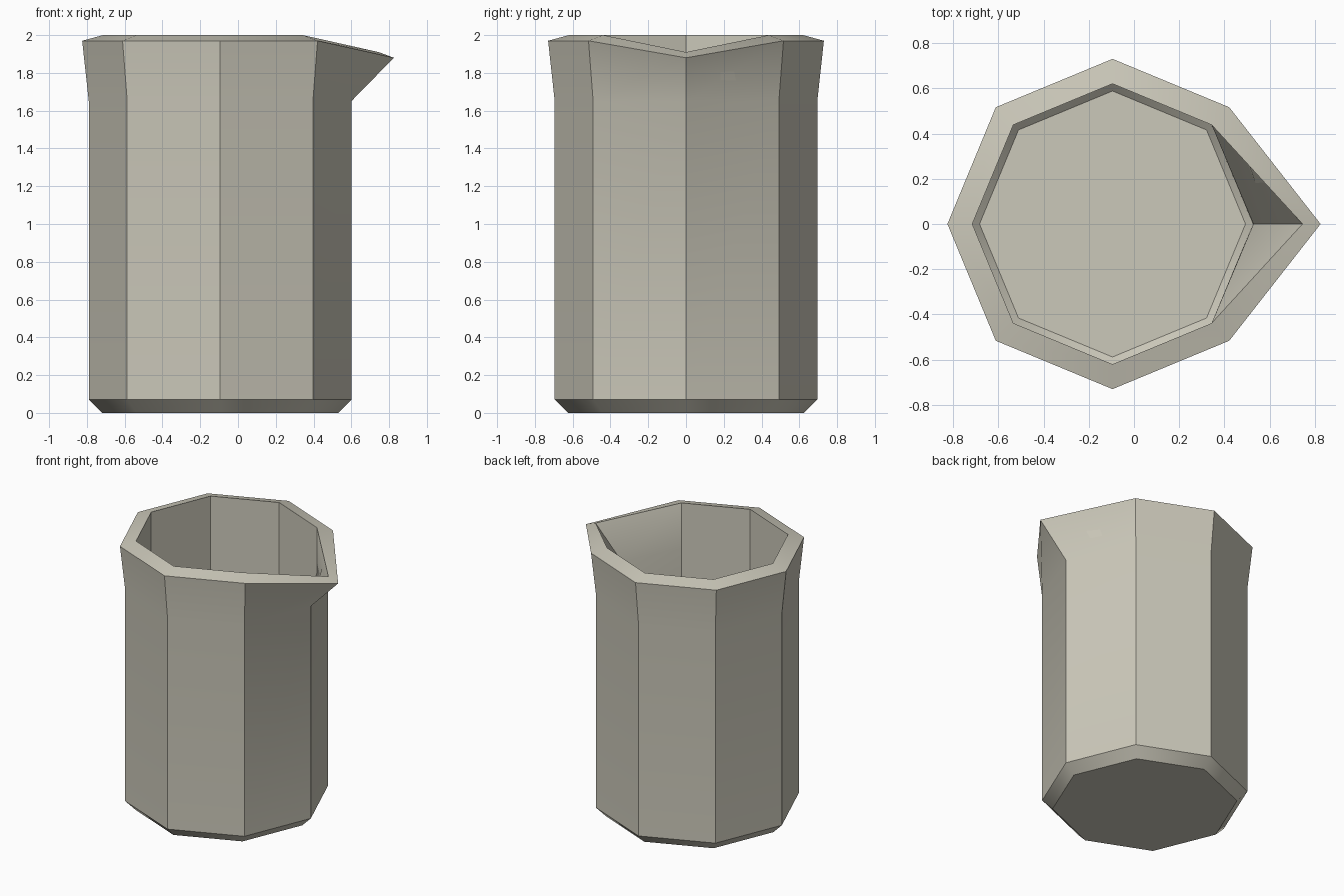
import bpy, bmesh, math

if "Cube" in bpy.data.objects:
    bpy.data.objects.remove(bpy.data.objects["Cube"])

CX = -0.095   # axis of the body; the spout shifts the overall centre
SIDES = 8

# Glazed clay colour
clay = bpy.data.materials.new("warm_grey_clay")
clay.diffuse_color = (0.60, 0.58, 0.49, 1)
clay.use_nodes = True
clay.node_tree.nodes["Principled BSDF"].inputs["Base Color"].default_value = clay.diffuse_color

# Rings from outer base, up over the rim, down to the inner floor:
# (radius, z, spout x, spout z); None keeps the ring regular
rings = [
    (0.625, 0.00, None, None),
    (0.695, 0.07, None, None),
    (0.695, 1.65, None, None),
    (0.730, 1.97, 0.825, 1.88),
    (0.620, 2.00, 0.745, 1.91),
    (0.620, 1.66, 0.528, 1.68),
    (0.620, 0.10, None, None),
    (0.588, 0.07, None, None),
]

bm = bmesh.new()


def add_ring(r, z, sx, sz):
    verts = []
    for i in range(SIDES):
        a = math.tau * i / SIDES
        co = (CX + r * math.cos(a), r * math.sin(a), z)
        if i == 0 and sx is not None:
            co = (sx, 0, sz)
        verts.append(bm.verts.new(co))
    return verts


# Jug wall, base and floor
loops = [add_ring(*ring) for ring in rings]
for lo, hi in zip(loops, loops[1:]):
    for i in range(SIDES):
        j = (i + 1) % SIDES
        bm.faces.new((lo[i], lo[j], hi[j], hi[i]))
bm.faces.new(loops[0][::-1])
bm.faces.new(loops[-1])
bmesh.ops.recalc_face_normals(bm, faces=bm.faces)

mesh = bpy.data.meshes.new("jug")
bm.to_mesh(mesh)
bm.free()
mesh.materials.append(clay)
jug = bpy.data.objects.new("jug", mesh)
bpy.context.collection.objects.link(jug)

# Soft flare at the top, crisp octagon corners
bpy.context.view_layer.objects.active = jug
jug.select_set(True)
bpy.ops.object.shade_smooth_by_angle(angle=math.radians(36))
